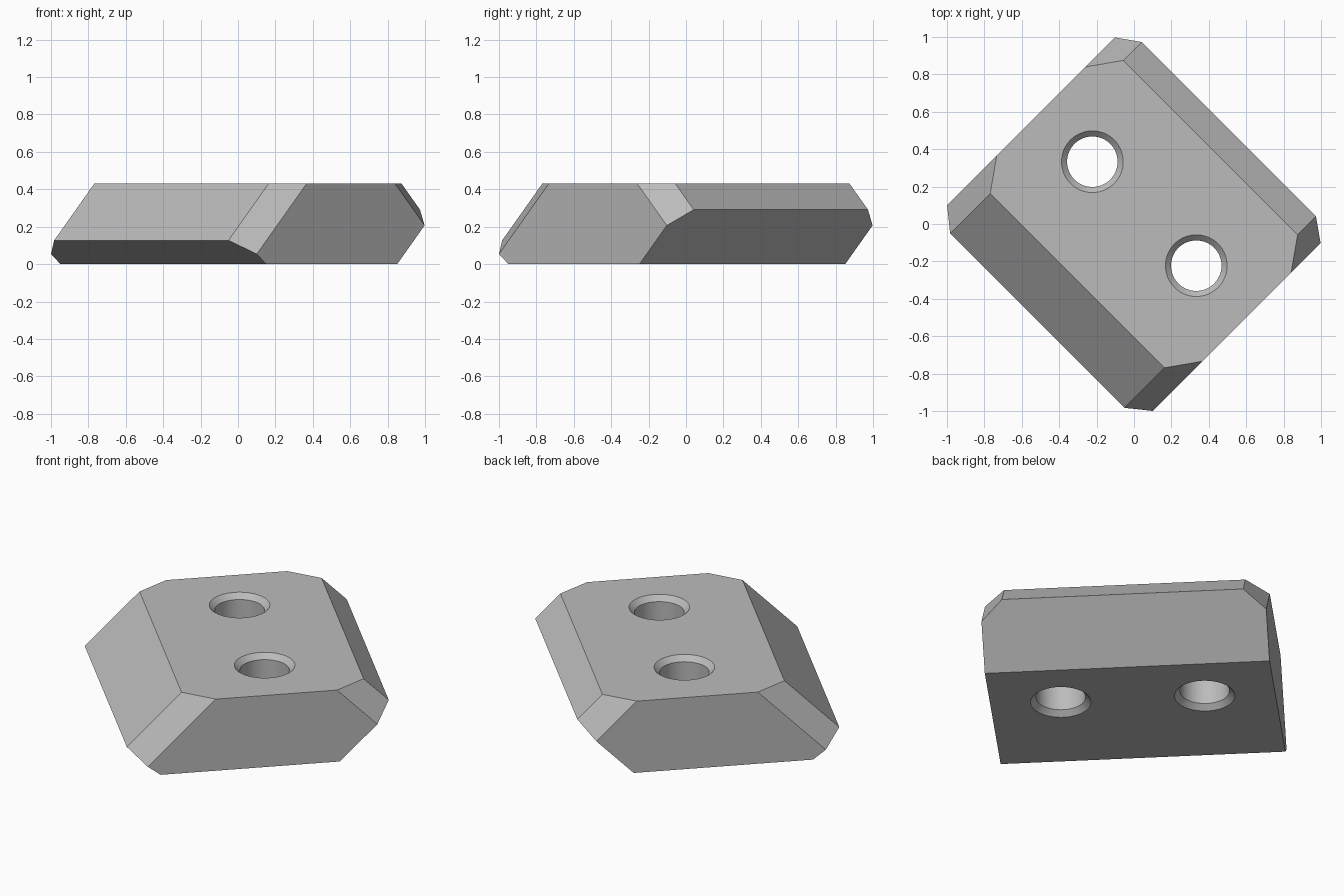
import bpy, bmesh, math
from mathutils import Vector

cube = bpy.data.objects.get("Cube")
if cube:
    bpy.data.objects.remove(cube, do_unlink=True)

HEIGHT, HALF_LENGTH = 0.43, 0.778
SECTION = [(-0.565, 0), (0.426, 0), (0.717, 0.291), (0.578, HEIGHT),
           (-0.428, HEIGHT), (-0.731, 0.127)]


def new_object(name, bm):
    bmesh.ops.recalc_face_normals(bm, faces=bm.faces)
    mesh = bpy.data.meshes.new(name)
    bm.to_mesh(mesh)
    bm.free()
    obj = bpy.data.objects.new(name, mesh)
    bpy.context.collection.objects.link(obj)
    return obj


def slice_off(bm, point, normal):
    """Trim everything beyond a plane and cap the opening."""
    geom = bm.verts[:] + bm.edges[:] + bm.faces[:]
    cut = bmesh.ops.bisect_plane(bm, geom=geom, plane_co=point,
                                 plane_no=normal, clear_outer=True)
    edges = [e for e in cut["geom_cut"] if isinstance(e, bmesh.types.BMEdge)]
    bmesh.ops.contextual_create(bm, geom=edges)


def lathe(name, profile, location, segments=64):
    """Turn a closed radius/height profile around the vertical axis."""
    bm = bmesh.new()
    verts = [bm.verts.new((r, 0, z)) for r, z in profile]
    edges = [bm.edges.new(pair) for pair in zip(verts, verts[1:])]
    bmesh.ops.spin(bm, geom=verts + edges, axis=(0, 0, 1), cent=(0, 0, 0),
                   angle=math.tau, steps=segments, use_duplicate=False)
    bmesh.ops.remove_doubles(bm, verts=bm.verts, dist=1e-5)
    obj = new_object(name, bm)
    obj.location = location
    return obj


# Bar: extruded cross-section
bm = bmesh.new()
face = bm.faces.new([bm.verts.new((-HALF_LENGTH, y, z)) for y, z in SECTION])
extruded = bmesh.ops.extrude_face_region(bm, geom=[face])["geom"]
bmesh.ops.translate(bm, vec=(2 * HALF_LENGTH, 0, 0),
                    verts=[v for v in extruded if isinstance(v, bmesh.types.BMVert)])

# Corner chamfers along the sloped end edges
for end in (-1, 1):
    for side, edge_y in ((-1, 0.428), (1, 0.578)):
        slice_off(bm, Vector((end * 0.659, side * edge_y, HEIGHT)),
                  Vector((end * math.sqrt(2), side, 1)).normalized())
block = new_object("chamfered_block", bm)

# Through holes, countersunk at both faces
OVER = 0.02
hole = [(0, -OVER), (0.165 + OVER, -OVER), (0.135, 0.03),
        (0.135, HEIGHT - 0.03), (0.165 + OVER, HEIGHT + OVER), (0, HEIGHT + OVER)]
for x in (-0.393, 0.393):
    cutter = lathe("hole_cutter", hole, (x, 0.078, 0))
    mod = block.modifiers.new("hole", "BOOLEAN")
    mod.operation, mod.solver, mod.object = "DIFFERENCE", "EXACT", cutter
    bpy.context.view_layer.objects.active = block
    bpy.ops.object.modifier_apply(modifier=mod.name)
    bpy.data.objects.remove(cutter, do_unlink=True)

# Grey material
grey = bpy.data.materials.new("grey")
grey.use_nodes = True
colour = (0.5, 0.5, 0.5, 1)
grey.diffuse_color = colour
grey.node_tree.nodes["Principled BSDF"].inputs["Base Color"].default_value = colour
block.data.materials.clear()
block.data.materials.append(grey)

# Turn the block diagonally and smooth only the hole walls
block.rotation_euler.z = -math.pi / 4
bpy.ops.object.select_all(action="DESELECT")
block.select_set(True)
bpy.context.view_layer.objects.active = block
bpy.ops.object.shade_smooth_by_angle(angle=math.radians(20))
